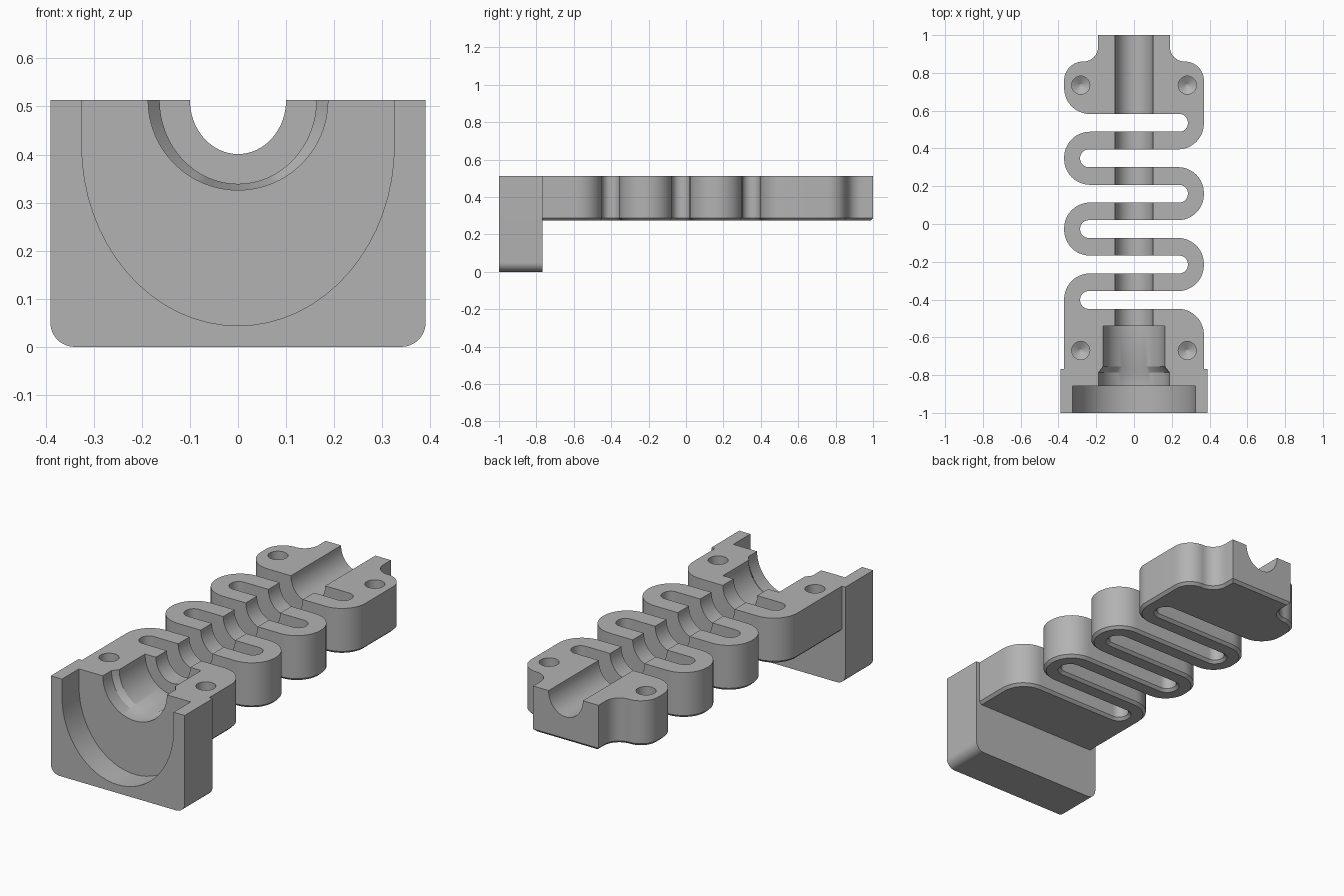
import bpy
import bmesh
from math import sin, cos, pi
from mathutils import Vector

cube = bpy.data.objects.get("Cube")
if cube:
    bpy.data.objects.remove(cube)

TOP, BOTTOM = 0.513, 0.273
STEPS = 12

grey = bpy.data.materials.new("plain grey")
grey.use_nodes = True
GREY = (0.45, 0.45, 0.45, 1)
grey.diffuse_color = GREY
grey.node_tree.nodes["Principled BSDF"].inputs["Base Color"].default_value = GREY


def rounded(corners):
    """Outline from right-angled corners (u, v, radius)."""
    points = []
    for i, (u, v, r) in enumerate(corners):
        p = Vector((u, v))
        if r == 0:
            points.append(p)
            continue
        before = (Vector(corners[i - 1][:2]) - p).normalized()
        after = (Vector(corners[(i + 1) % len(corners)][:2]) - p).normalized()
        for k in range(STEPS + 1):
            t = pi / 2 * k / STEPS
            points.append(p + r * (before * (1 - sin(t)) + after * (1 - cos(t))))
    return points


def loft(name, rings, chamfer=0):
    """Closed solid through rings of equal length; chamfers the first rim."""
    bm = bmesh.new()
    loops = [[bm.verts.new(p) for p in ring] for ring in rings]
    n = len(loops[0])
    for a, b in zip(loops, loops[1:]):
        for i in range(n):
            j = (i + 1) % n
            bm.faces.new((a[i], a[j], b[j], b[i]))
    first = bm.faces.new(loops[0][::-1])
    bm.faces.new(loops[-1])
    bmesh.ops.recalc_face_normals(bm, faces=bm.faces[:])
    if chamfer:
        bmesh.ops.bevel(bm, geom=first.edges[:], offset=chamfer, segments=1,
                        affect='EDGES', clamp_overlap=False)
    mesh = bpy.data.meshes.new(name)
    bm.to_mesh(mesh)
    bm.free()
    mesh.materials.append(grey)
    obj = bpy.data.objects.new(name, mesh)
    bpy.context.collection.objects.link(obj)
    return obj


def combine(target, tool, operation):
    bpy.context.view_layer.objects.active = target
    mod = target.modifiers.new(operation, 'BOOLEAN')
    mod.operation, mod.object, mod.solver = operation, tool, 'EXACT'
    bpy.ops.object.modifier_apply(modifier=mod.name)
    bpy.data.objects.remove(tool)


# Serpentine body: slots enter alternately from the right and the left
SIDE, SLOT_END, PITCH, HALF = 0.37, 0.285, 0.1875, 0.047
OUTER = 0.137


def slots(side, centres):
    """Corners of the slots that open on the given side, in walking order."""
    result = []
    for c in centres:
        near, far = c - side * HALF, c + side * HALF
        result += [(side * SIDE, near, OUTER), (-side * SLOT_END, near, HALF - 0.002),
                   (-side * SLOT_END, far, HALF - 0.002), (side * SIDE, far, OUTER)]
    return result


centres = [-0.402 + PITCH * i for i in range(6)]
shoulder = [(SIDE, 0.86, 0.1), (0.19, 0.86, 0.078), (0.19, 1, 0)]
outline = rounded(
    [(-SIDE, -0.8, 0), (SIDE, -0.8, 0)]
    + slots(1, centres[0::2])
    + shoulder + [(-x, y, r) for x, y, r in shoulder[::-1]]
    + slots(-1, centres[1::2][::-1]))
clamp = loft("serpentine_clamp_half",
             [[(p.x, p.y, z) for p in outline] for z in (BOTTOM, TOP)], 0.014)

# End flange with rounded lower corners
plate = rounded([(-0.39, 0, 0.05), (0.39, 0, 0.05), (0.39, TOP, 0), (-0.39, TOP, 0)])
flange = loft("end_flange", [[(p.x, y, p.y) for p in plate] for y in (-1, -0.768)])
combine(clamp, flange, 'UNION')


# Stepped open bore: recess, seat, taper, socket and long channel
def trough(y, half_width, depth, centre):
    arc = [(half_width * cos(t), y, centre - depth * sin(t))
           for t in (pi * k / 32 for k in range(33))]
    lip = TOP + 0.05 + half_width
    return [(half_width, y, lip)] + arc + [(-half_width, y, lip)]


recess, seat = (0.325, 0.376, 0.42), (0.187, 0.187, TOP)
socket, channel = (0.163, 0.174, TOP), (0.1, 0.112, TOP)
stations = [(-1.1, recess), (-0.858, recess), (-0.858, seat), (-0.785, seat),
            (-0.755, socket), (-0.54, socket), (-0.54, channel), (1.1, channel)]
combine(clamp, loft("bore_cutter", [trough(y, *s) for y, s in stations]), 'DIFFERENCE')

# Blind screw holes with drilled tips
for x in (-0.282, 0.282):
    for y in (-0.67, 0.735):
        rings = [[(x + r * cos(pi * k / 16), y + r * sin(pi * k / 16), z)
                  for k in range(32)]
                 for r, z in ((0.006, 0.385), (0.048, 0.41), (0.048, 0.6))]
        combine(clamp, loft("hole_cutter", rings), 'DIFFERENCE')

bpy.ops.object.select_all(action='DESELECT')
clamp.select_set(True)
bpy.context.view_layer.objects.active = clamp
bpy.ops.object.shade_smooth_by_angle(angle=pi / 7)
